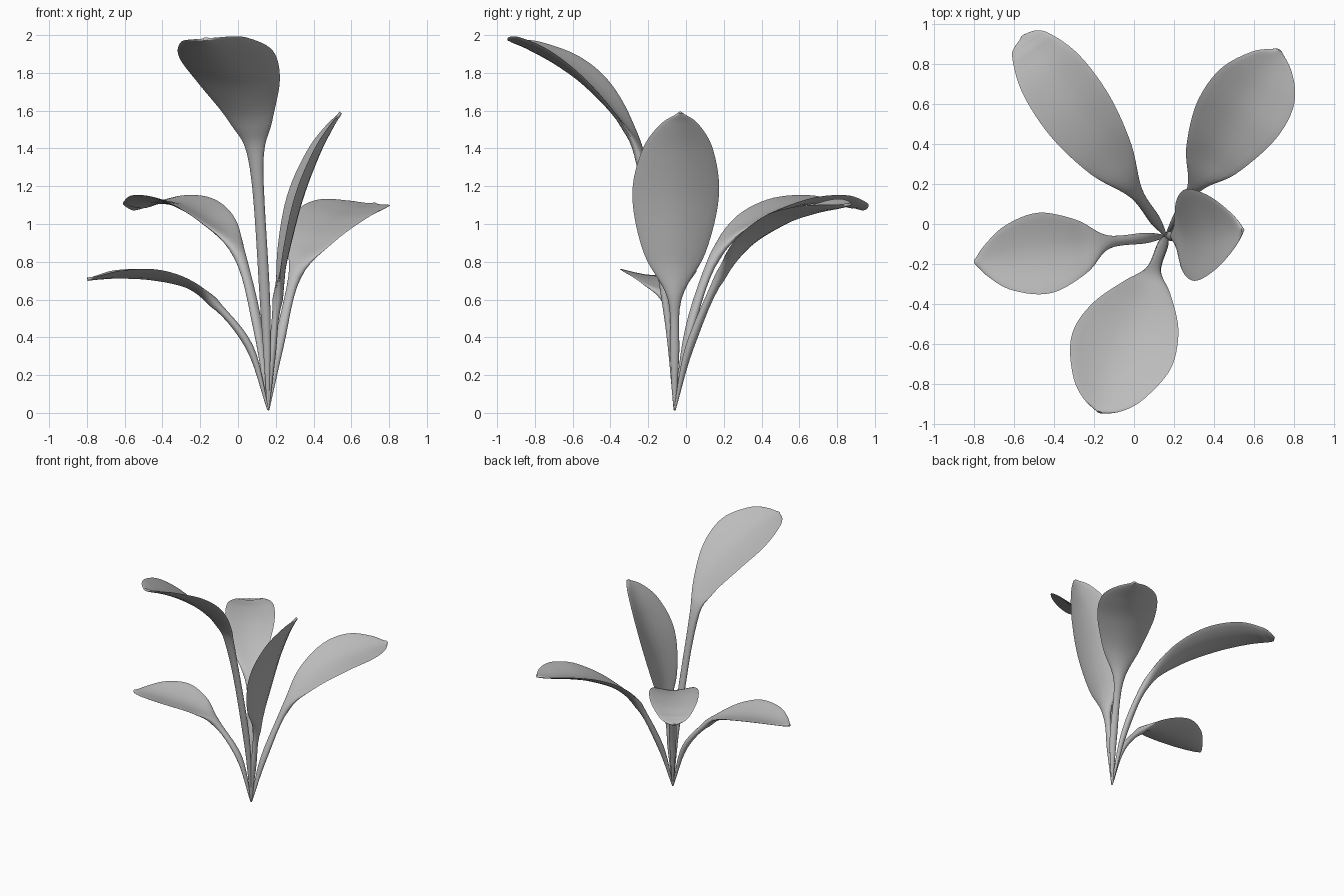
import bpy
import bmesh
from math import cos, sin, pi
from mathutils import Vector

cube = bpy.data.objects.get("Cube")
if cube:
    bpy.data.objects.remove(cube, do_unlink=True)

GREY = (0.5, 0.5, 0.5, 1)
mat = bpy.data.materials.new("leaf grey")
mat.use_nodes = True
mat.diffuse_color = GREY
bsdf = mat.node_tree.nodes["Principled BSDF"]
bsdf.inputs["Base Color"].default_value = GREY
bsdf.inputs["Roughness"].default_value = 0.7

ROOT = (0.16, -0.06, 0.015, 0.006)
STEM = 0.035
SIDES = 20
STEPS = 6


def spline(points):
    """Smooth path through (x, y, z, half width) points."""
    p = [Vector(q) for q in points]
    p = [p[0] * 2 - p[1]] + p + [p[-1] * 2 - p[-2]]
    out = []
    for a, b, c, d in zip(p, p[1:], p[2:], p[3:]):
        for i in range(STEPS):
            t = i / STEPS
            out.append(0.5 * (2 * b + (c - a) * t + (2 * a - 5 * b + 4 * c - d) * t ** 2
                              + (3 * b - 3 * c + d - a) * t ** 3))
    return out + [p[-2]]


def leaf(name, points, cup=0.28, roll=0.0):
    """Sweep a round stem that flattens into a cupped blade."""
    path = spline([ROOT] + points)
    heading = Vector(points[-1][:3]) - Vector(points[1][:3])
    heading.z = 0
    across = heading.cross(Vector((0, 0, 1))).normalized()
    bm = bmesh.new()
    rings = []
    last = len(path) - 1
    for i, q in enumerate(path):
        tangent = (path[min(i + 1, last)] - path[max(i - 1, 0)]).xyz.normalized()
        side = (across - tangent * across.dot(tangent)).normalized()
        up = side.cross(tangent)
        side, up = side * cos(roll) + up * sin(roll), up * cos(roll) - side * sin(roll)
        w = max(q.w, 0.006)
        flat = min(max((w - STEM) / 0.1, 0), 1)
        if i > last * 0.75:
            flat = 1
        thick = min(w * 0.8, 0.028) * (1 - flat) + 0.009 * flat
        depth = cup * max(w - STEM, 0)
        ring = []
        for k in range(SIDES):
            u, v = cos(2 * pi * k / SIDES), sin(2 * pi * k / SIDES)
            ring.append(bm.verts.new(q.xyz + side * w * u + up * (thick * v + depth * abs(u) ** 1.6)))
        rings.append(ring)
    for r, s in zip(rings, rings[1:]):
        for k in range(SIDES):
            n = (k + 1) % SIDES
            bm.faces.new((r[k], r[n], s[n], s[k]))
    bm.faces.new(rings[0])
    bm.faces.new(rings[-1])
    bmesh.ops.recalc_face_normals(bm, faces=bm.faces)
    mesh = bpy.data.meshes.new(name)
    bm.to_mesh(mesh)
    bm.free()
    mesh.materials.append(mat)
    obj = bpy.data.objects.new(name, mesh)
    bpy.context.collection.objects.link(obj)
    bpy.ops.object.select_all(action='DESELECT')
    obj.select_set(True)
    bpy.context.view_layer.objects.active = obj
    bpy.ops.object.shade_smooth_by_angle(angle=0.9)


# Tall leaf leaning to the front
leaf("tall_front_leaf", [
    (0.145, -0.10, 0.55, 0.027), (0.098, -0.23, 1.3, 0.037), (0.065, -0.33, 1.52, 0.115),
    (0.0, -0.5, 1.71, 0.225), (-0.07, -0.67, 1.84, 0.262), (-0.13, -0.83, 1.93, 0.19),
    (-0.16, -0.91, 1.965, 0.1), (-0.172, -0.94, 1.98, 0.015)], cup=0.3, roll=-0.08)

# Upright leaf on the left
leaf("upright_left_leaf", [
    (0.18, -0.06, 0.3, 0.024), (0.21, -0.06, 0.6, 0.036), (0.26, -0.057, 0.84, 0.165),
    (0.335, -0.05, 1.13, 0.23), (0.425, -0.04, 1.37, 0.19), (0.5, -0.033, 1.52, 0.1),
    (0.543, -0.03, 1.59, 0.01)], cup=0.3)

# Arching leaf at the back left
leaf("back_left_leaf", [
    (0.215, 0.02, 0.35, 0.027), (0.30, 0.18, 0.72, 0.035), (0.39, 0.33, 0.89, 0.14),
    (0.51, 0.53, 1.01, 0.215), (0.62, 0.69, 1.065, 0.205), (0.69, 0.81, 1.09, 0.115),
    (0.725, 0.87, 1.105, 0.012)], roll=-0.1)

# Drooping leaf at the back right
leaf("back_right_leaf", [
    (0.105, 0.02, 0.45, 0.027), (0.01, 0.155, 0.83, 0.036), (-0.12, 0.33, 1.0, 0.125),
    (-0.27, 0.54, 1.09, 0.178), (-0.41, 0.74, 1.115, 0.172), (-0.51, 0.88, 1.095, 0.115),
    (-0.54, 0.922, 1.085, 0.07), (-0.555, 0.94, 1.08, 0.012)])

# Low leaf on the right
leaf("low_right_leaf", [
    (0.06, -0.07, 0.35, 0.026), (-0.13, -0.09, 0.585, 0.034), (-0.27, -0.115, 0.67, 0.135),
    (-0.45, -0.145, 0.71, 0.203), (-0.62, -0.17, 0.72, 0.165), (-0.73, -0.183, 0.715, 0.085),
    (-0.797, -0.19, 0.708, 0.01)])
